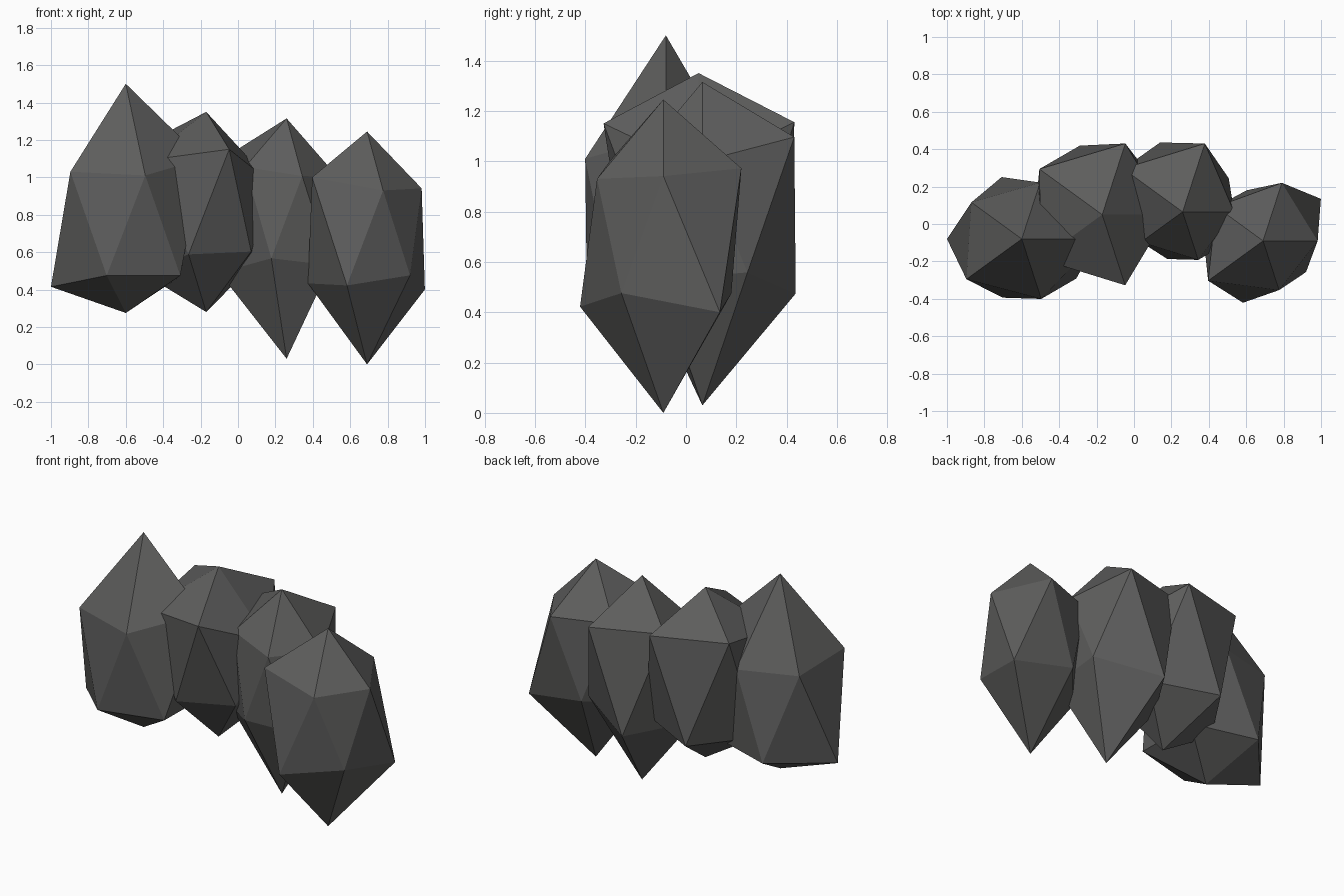
import bpy, bmesh, math

if "Cube" in bpy.data.objects:
    bpy.data.objects.remove(bpy.data.objects["Cube"])


def rock(name, cx, cy, top, bottom, upper, lower):
    """Irregular icosahedron; each ring lists (radius, height) every 72 degrees."""
    bm = bmesh.new()
    bmesh.ops.create_icosphere(bm, subdivisions=1, radius=1)
    for v in bm.verts:
        x, y, z = v.co
        if abs(z) > 0.9:
            v.co = (cx, cy, top if z > 0 else bottom)
            continue
        ring, start = (upper, 0) if z > 0 else (lower, 36)
        step = round((math.degrees(math.atan2(y, x)) - start) / 72) % 5
        a = math.radians(start + 72 * step)
        r, h = ring[step]
        v.co = (cx + r * math.cos(a), cy + r * math.sin(a), h)
    mesh = bpy.data.meshes.new(name)
    bm.to_mesh(mesh)
    bm.free()
    mat = bpy.data.materials.get("dark_stone") or bpy.data.materials.new("dark_stone")
    mat.diffuse_color = (0.11, 0.11, 0.108, 1)
    mat.use_nodes = True
    mat.node_tree.nodes["Principled BSDF"].inputs["Base Color"].default_value = mat.diffuse_color
    mesh.materials.append(mat)
    bpy.context.collection.objects.link(bpy.data.objects.new(name, mesh))


# Tall pointed boulder on the left
rock("left_boulder", -0.6, -0.08, 1.5, 0.275,
     [(.41, 1.1), (.317, .985), (.333, 1.0), (.366, 1.03), (.337, 1.01)],
     [(.36, .47), (.348, .46), (.40, .415), (.33, .475), (.36, .475)])

# Two overlapping boulders in the middle
rock("mid_left_boulder", -0.17, 0.05, 1.35, 0.28,
     [(.35, .97), (.40, 1.155), (.415, 1.175), (.405, 1.09), (.397, 1.15)],
     [(.33, .55), (.388, .52), (.36, .5), (.305, .588), (.297, .603)])
rock("mid_right_boulder", 0.26, 0.065, 1.315, 0.03,
     [(.275, 1.0), (.384, 1.096), (.393, 1.115), (.275, 1.055), (.27, 1.007)],
     [(.305, .558), (.39, .474), (.36, .49), (.265, .567), (.29, .53)])

# Boulder on the right
rock("right_boulder", 0.69, -0.09, 1.245, 0.0,
     [(.292, .941), (.326, .972), (.31, .967), (.363, 1.0), (.277, .93)],
     [(.382, .40), (.284, .474), (.316, .433), (.348, .422), (.284, .476)])
